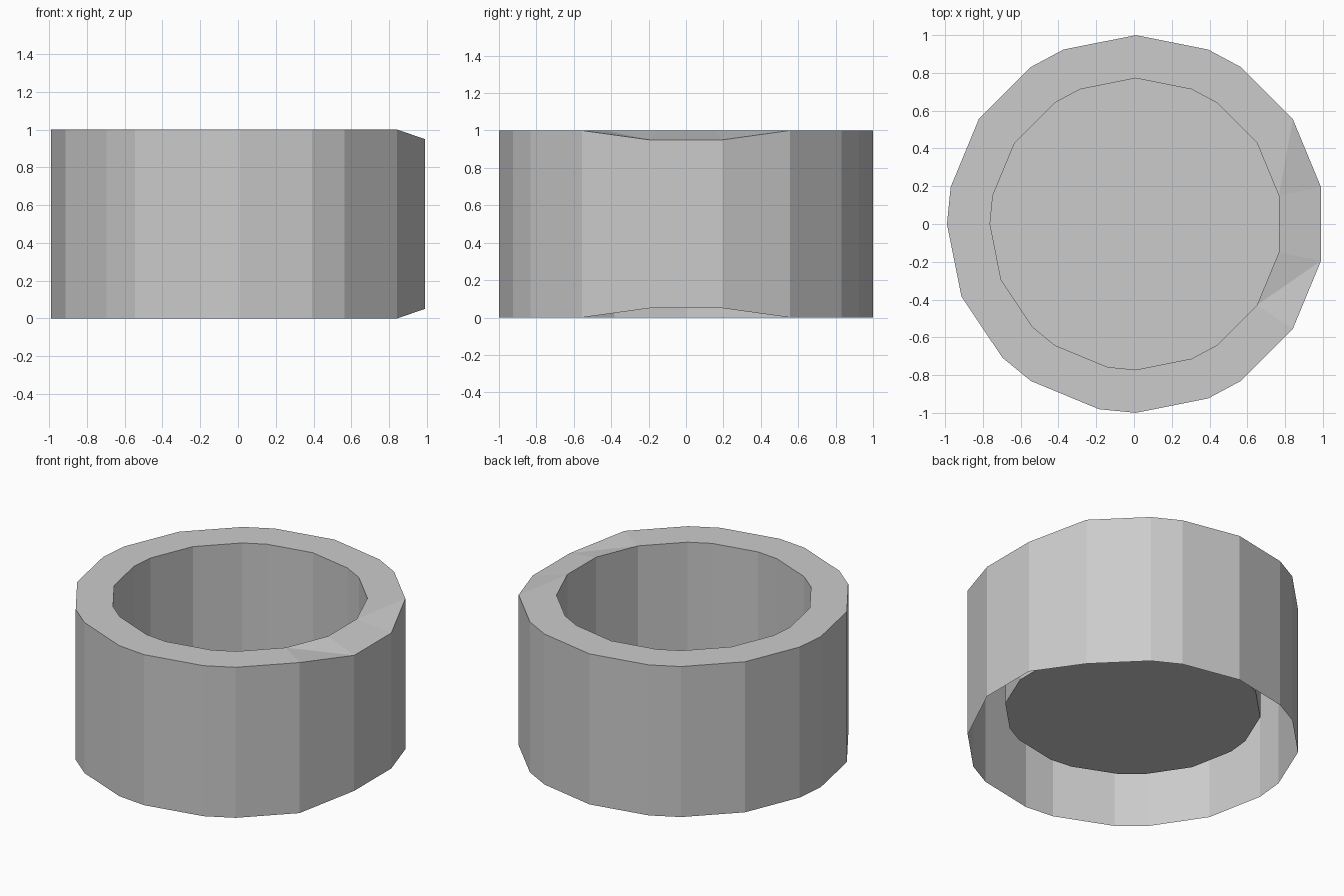
import bpy, bmesh
from math import sin, cos, radians

if "Cube" in bpy.data.objects:
    bpy.data.objects.remove(bpy.data.objects["Cube"])

# Corner positions around the ring, in steps of 11.25 degrees
STEPS = [-3, -1, 1, 3, 5, 6, 8, 10, 11, 13, 15, 16, 18, 20, 21, 23, 24, 26, 27]
SHIFT = 0.0096
R_OUT, R_IN, FLOOR_Z, NOTCH = 1.0, 0.772, 0.23, 0.05

bm = bmesh.new()


def loop(radius, z, notch=0.0):
    """Ring of corners; the two right-hand corners are offset by notch."""
    return [bm.verts.new((radius * cos(radians(11.25 * s)) + SHIFT,
                          radius * sin(radians(11.25 * s)),
                          z + (notch if abs(s) == 1 else 0.0))) for s in STEPS]


bottom = loop(R_OUT, 0, NOTCH)
top = loop(R_OUT, 1, -NOTCH)
rim = loop(R_IN, 1)
base = loop(R_IN, FLOOR_Z)

n = len(STEPS)
for i in range(n):
    j = (i + 1) % n
    # outer wall
    bm.faces.new((bottom[i], bottom[j], top[j], top[i]))
    # triangulated rim
    bm.faces.new((top[i], top[j], rim[i]))
    bm.faces.new((top[j], rim[j], rim[i]))
    # inner wall
    bm.faces.new((rim[i], rim[j], base[j], base[i]))

# recessed floor; the underside stays open
bm.faces.new(base)

mesh = bpy.data.meshes.new("ring_cup")
bm.to_mesh(mesh)
bm.free()
obj = bpy.data.objects.new("ring_cup", mesh)
bpy.context.collection.objects.link(obj)
